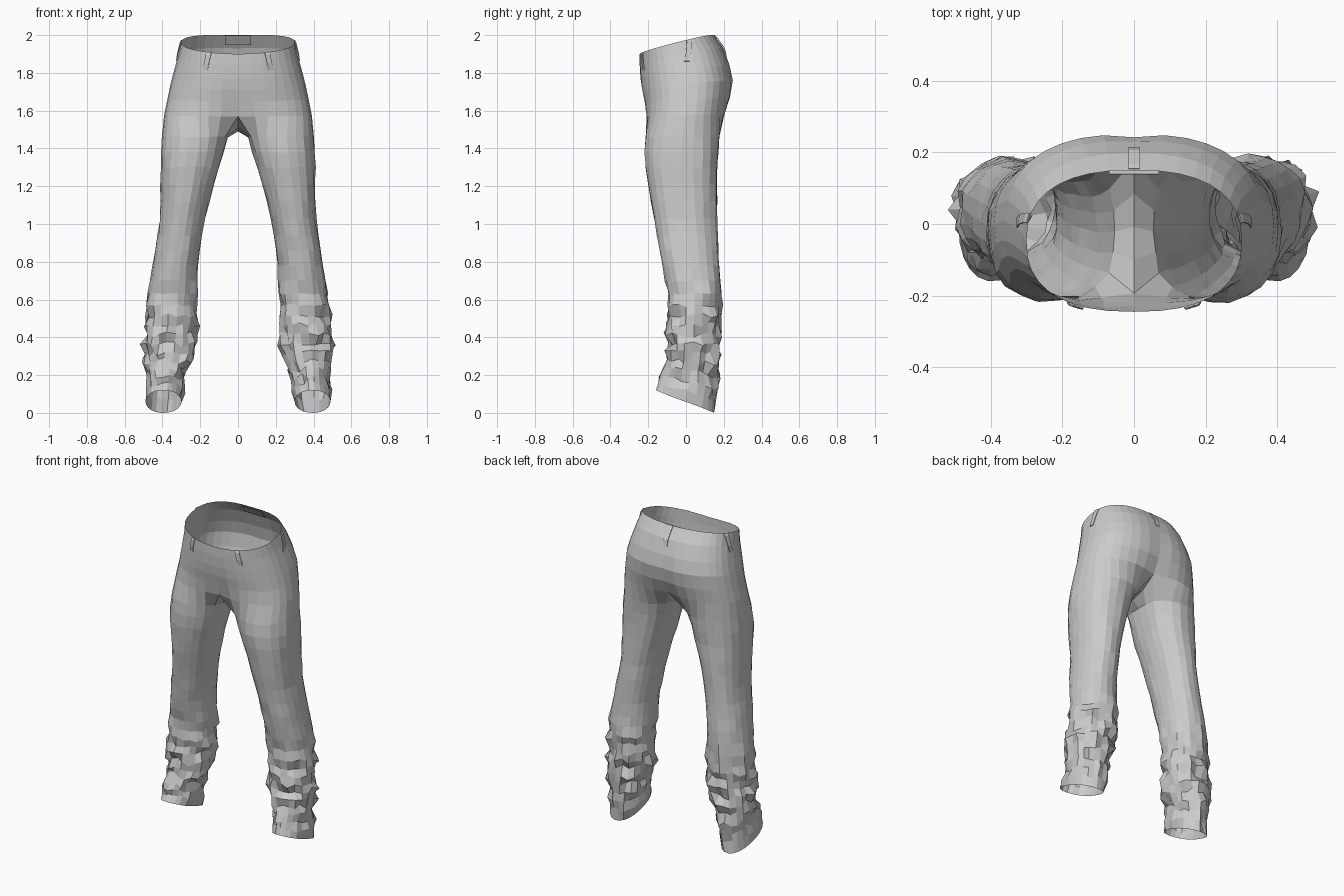
import bpy, bmesh, math, random
from mathutils import Vector

if "Cube" in bpy.data.objects:
    bpy.data.objects.remove(bpy.data.objects["Cube"])

random.seed(11)
ARC, SEAM = 18, 4      # segments round half the hips, and under the crotch

# hips: z front, z back, half width, y front, y back, front dent, back dent
HIPS = [(1.90, 2.00, .300, -.245, .150, 0, 0),
        (1.84, 1.93, .315, -.245, .198, 0, 0),
        (1.77, 1.84, .338, -.241, .234, 0, .02),
        (1.71, 1.76, .357, -.235, .252, .02, .04),
        (1.65, 1.67, .375, -.226, .245, .05, .08),
        (1.57, 1.58, .394, -.222, .222, .13, .20)]
# leg: z, inner x, outer x, y front, y back, hem tilt
LEG = [(1.46, .052, .407, -.223, .180, 0),
       (1.30, .100, .410, -.213, .165, 0),
       (1.15, .145, .410, -.190, .165, 0),
       (1.00, .180, .415, -.165, .165, 0),
       (.80, .210, .450, -.130, .175, 0),
       (.60, .215, .480, -.090, .185, 0),
       (.45, .215, .490, -.095, .182, 0),
       (.32, .232, .500, -.095, .170, 0),
       (.22, .275, .490, -.110, .160, .02),
       (.14, .290, .485, -.135, .160, .04),
       (.06, .300, .490, -.160, .150, .06)]


def spow(v, e):
    return math.copysign(abs(v) ** e, v)


def hip_point(t, row):
    """t runs 0 front centre, 0.5 side, 1 back centre."""
    i = min(int(row), len(HIPS) - 2)
    zf, zb, hx, yf, yb, df, db = [a + (b - a) * (row - i) for a, b in zip(HIPS[i], HIPS[i + 1])]
    a = math.pi * (t - .5)
    x = hx * spow(math.cos(a), .82)
    v = spow(math.sin(a), .82)
    y = (yf + yb) / 2 + v * (yb - yf) / 2
    y *= 1 - (df if v < 0 else db) * math.exp(-(x / .06) ** 2)
    z = zf + (zb - zf) * (v + 1) / 2 + .12 * (zb - zf) * math.cos(a)
    return Vector((x, y, z))


def leg_row(z):
    for a, b in zip(LEG, LEG[1:]):
        if z >= b[0] - 1e-6:
            f = (a[0] - z) / (a[0] - b[0])
            return [p + (q - p) * f for p, q in zip(a, b)]
    return LEG[-1]


def leg_ring(z, k, last):
    _, xi, xo, yf, yb, tilt = leg_row(z)
    crumple = max(0, min(1, (.72 - z) / .35)) * min(1, .3 + z * 2.5)
    fold = .013 * crumple
    rough = .0035 + .016 * crumple
    phase = random.uniform(-1.5, 1.5)
    pts = []
    for j in range(ARC + SEAM):
        deg = -150 + 300 * j / ARC if j <= ARC else 150 + 60 * (j - ARC) / SEAM
        a = math.radians(deg)
        r = fold * math.cos(math.pi * k * .8 + 2 * a + phase) + random.uniform(-rough, rough)
        dz = random.uniform(-1, 1) * rough
        if last:
            r = dz = 0
        pts.append(Vector(((xi + xo) / 2 + ((xo - xi) / 2 + r) * spow(math.cos(a), .92),
                           (yf + yb) / 2 + ((yb - yf) / 2 + r) * spow(math.sin(a), .92),
                           z - tilt * math.sin(a) + dz)))
    return pts


def add_object(name, bm):
    me = bpy.data.meshes.new(name)
    bm.to_mesh(me)
    bm.free()
    ob = bpy.data.objects.new(name, me)
    bpy.context.collection.objects.link(ob)
    return ob


# Trousers: both halves lofted from hips to hem and welded on the centre line
bm = bmesh.new()
levels = [1.46, 1.38, 1.30, 1.21, 1.12, 1.03, .94, .86, .78, .70, .63, .57]
levels += [.515 - .05 * i for i in range(9)] + [.06]


def bridge(r0, r1, closed, side):
    n = len(r0)
    for j in range(n if closed else n - 1):
        q = [r0[j], r1[j], r1[(j + 1) % n], r0[(j + 1) % n]]
        bm.faces.new(q if side > 0 else q[::-1])


for side in (1, -1):
    def place(pts):
        return [bm.verts.new((p.x * side, p.y, p.z)) for p in pts]
    prev = None
    for row in range(len(HIPS)):
        ring = place([hip_point(j / ARC, row) for j in range(ARC + 1)])
        if prev:
            bridge(prev, ring, False, side)
        prev = ring
    # crotch seam closes the half ring into a leg opening
    f, b = prev[0].co, prev[-1].co
    seam = []
    for j in range(1, SEAM):
        u = j / SEAM
        p = b.lerp(f, u)
        p.z -= .085 * math.sin(math.pi * u)
        p.x = 0
        seam.append(p)
    prev = prev + place(seam)
    for k, z in enumerate(levels):
        ring = place(leg_ring(z, k, k == len(levels) - 1))
        bridge(prev, ring, True, side)
        prev = ring
bmesh.ops.remove_doubles(bm, verts=bm.verts, dist=.0005)
# soften the join of hips and legs
join = [v for v in bm.verts if 1.42 < v.co.z < 1.69 and abs(v.co.x) > .07]
for _ in range(2):
    bmesh.ops.smooth_vert(bm, verts=join, factor=.4, use_axis_x=True, use_axis_y=True)
add_object("trousers", bm)


# Strips that follow the waist surface: belt loops and the inner waist patch
def waist_strip(name, t, drift, side, width, rows, lifts, thick):
    bm = bmesh.new()
    prev = None
    for row, lift in zip(rows, lifts):
        tt = t + drift * row
        c = hip_point(tt, row)
        tan = hip_point(tt + .03, row) - hip_point(tt - .03, row)
        tan.z = 0
        tan.normalize()
        c += tan.cross(Vector((0, 0, 1))) * lift
        pair = []
        for w in (-width / 2, width / 2):
            p = c + tan * w
            pair.append(bm.verts.new((p.x * side, p.y, p.z)))
        if prev:
            q = [prev[0], pair[0], pair[1], prev[1]]
            bm.faces.new(q if side > 0 else q[::-1])
        prev = pair
    ob = add_object(name, bm)
    mod = ob.modifiers.new("thickness", 'SOLIDIFY')
    mod.thickness = thick


loop_rows, loop_lifts = (.03, .2, 1.0, 1.45), (.004, .008, .008, .003)
for side, word in ((1, "right"), (-1, "left")):
    waist_strip("front_belt_loop_" + word, .145, .006, side, .028, loop_rows, loop_lifts, .004)
    waist_strip("side_belt_loop_" + word, .58, -.045, side, .028, loop_rows, loop_lifts, .004)
waist_strip("back_belt_loop", 1, 0, 1, .03, loop_rows, loop_lifts, .004)
waist_strip("inner_waist_patch", 1, 0, 1, .14, (.03, .75), (-.012, -.012), .002)
